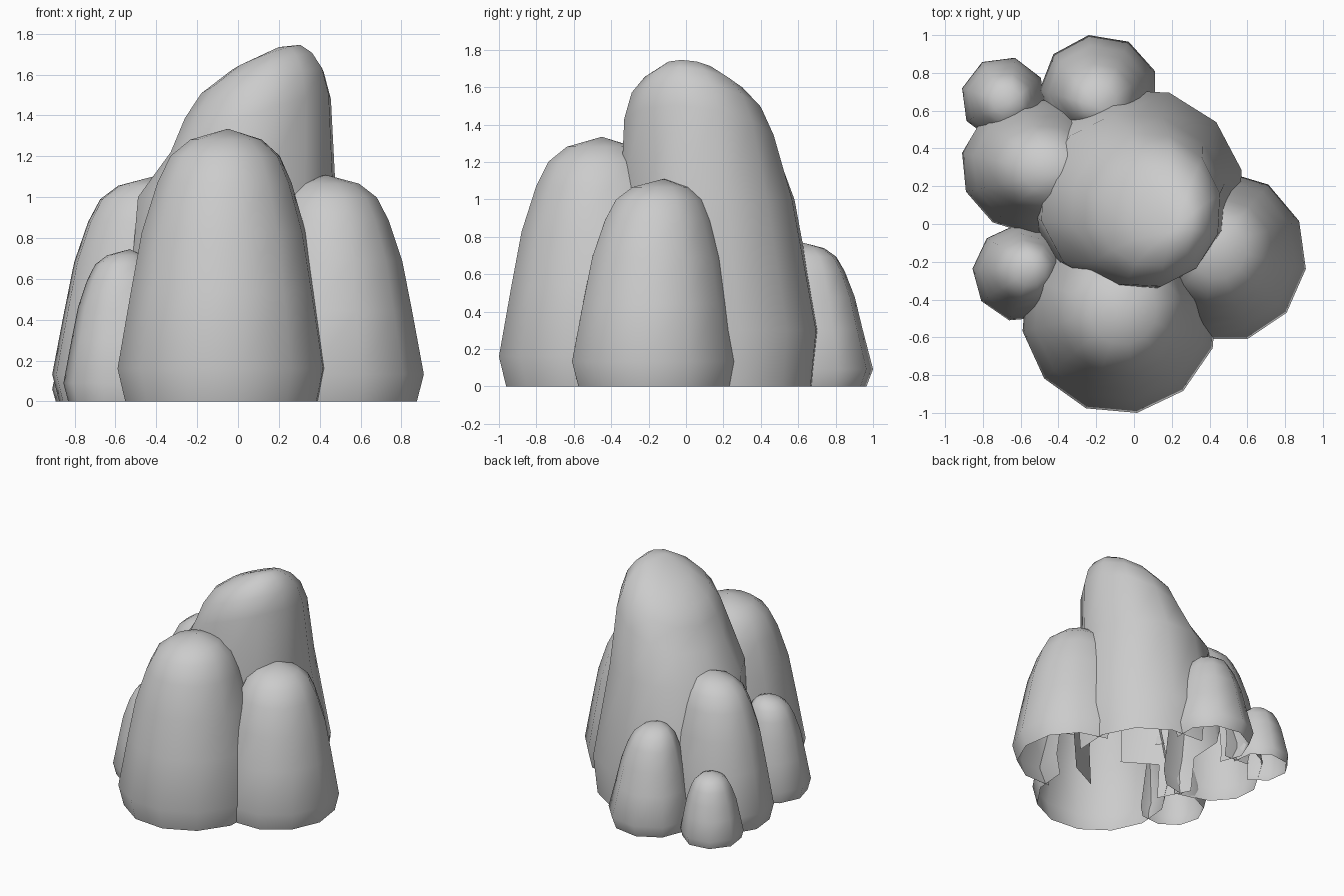
import bpy, bmesh, math
from mathutils import Vector
from mathutils.bvhtree import BVHTree

if "Cube" in bpy.data.objects:
    bpy.data.objects.remove(bpy.data.objects["Cube"])

# shared dome profile: (height fraction, how far the outline has moved towards the apex)
DOME = [(0, .07), (.12, 0), (.4, .12), (.62, .22), (.8, .36), (.9, .48), (.96, .66)]


def loft(sides, phase, rings, apex, tilt=None):
    """Loft polygon rings (z, x0, x1, y0, y1) up to an apex; rings above 1.3 may tilt."""
    ang = [math.radians(phase) + math.tau * i / sides for i in range(sides)]
    us, vs = [math.cos(a) for a in ang], [math.sin(a) for a in ang]

    def fit(v, src, lo, hi):
        return lo + (hi - lo) * (v - min(src)) / (max(src) - min(src))

    bm = bmesh.new()
    loops = []
    for z, x0, x1, y0, y1 in rings:
        loop = []
        for u, v in zip(us, vs):
            x, y = fit(u, us, x0, x1), fit(v, vs, y0, y1)
            dz = 0
            if tilt and z > 1.3:
                dz = tilt[0] * (x - (x0 + x1) / 2) + tilt[1] * (y - (y0 + y1) / 2)
            loop.append(bm.verts.new((x, y, z + dz)))
        loops.append(loop)
    tip = bm.verts.new(apex)
    for i in range(sides):
        j = (i + 1) % sides
        for a, b in zip(loops, loops[1:]):
            bm.faces.new((a[i], a[j], b[j], b[i]))
        bm.faces.new((loops[-1][i], loops[-1][j], tip))
    bm.normal_update()
    return bm


def dome(sides, phase, box, apex, power=1):
    """Rock that shrinks from a base box (x0, x1, y0, y1) to its apex along DOME."""
    ax, ay, az = apex
    rings = []
    for h, f in DOME:
        f = f ** power
        rings.append([h * az] + [e + (c - e) * f for e, c in zip(box, (ax, ax, ay, ay))])
    return loft(sides, phase, rings, apex)


def inside(tree, p):
    """Upward ray parity test (rocks are open underneath)."""
    hits, start = 0, p + Vector((1e-4, 2e-4, 1e-5))
    while hits < 8:
        loc = tree.ray_cast(start, Vector((0, 0, 1)))[0]
        if loc is None:
            break
        hits += 1
        start = loc + Vector((0, 0, 1e-4))
    return hits % 2 == 1


rocks = {
    # tall central rock with a sloping top
    "main_rock": loft(12, 12, [
        (0, -.52, .54, -.36, .68), (.3, -.55, .57, -.37, .71),
        (1.0, -.49, .48, -.35, .58), (1.35, -.33, .455, -.33, .48),
        (1.5, -.26, .42, -.29, .41), (1.6, -.18, .37, -.22, .31),
        (1.68, -.03, .31, -.13, .18)], (.2, -.04, 1.735), (.36, -.13)),
    # surrounding rocks
    "front_rock": dome(12, 10, (-.59, .44, -1, .05), (-.05, -.45, 1.335)),
    "right_rock": dome(11, -8, (.04, .91, -.61, .28), (.43, -.12, 1.11)),
    "left_rock": dome(11, 5, (-.91, -.1, -.06, .66), (-.42, .27, 1.1)),
    "small_left_rock": dome(9, 15, (-.855, -.34, -.51, 0), (-.53, -.23, .745)),
    "back_rock": dome(9, 100, (-.5, .11, .42, 1), (-.19, .62, .77), .9),
    "small_back_rock": dome(8, 75, (-.91, -.47, .44, .88), (-.66, .64, .5)),
}

# drop faces buried completely within a neighbouring rock
trees = {n: BVHTree.FromBMesh(bm) for n, bm in rocks.items()}
for name, bm in rocks.items():
    others = [t for n, t in trees.items() if n != name]
    buried = [f for f in bm.faces
              if any(all(inside(t, v.co) for v in f.verts) for t in others)]
    bmesh.ops.delete(bm, geom=buried, context='FACES')
    mesh = bpy.data.meshes.new(name)
    bm.to_mesh(mesh)
    bm.free()
    obj = bpy.data.objects.new(name, mesh)
    bpy.context.collection.objects.link(obj)
    for o in bpy.context.selected_objects:
        o.select_set(False)
    obj.select_set(True)
    bpy.context.view_layer.objects.active = obj
    bpy.ops.object.shade_smooth_by_angle(angle=math.radians(45))
